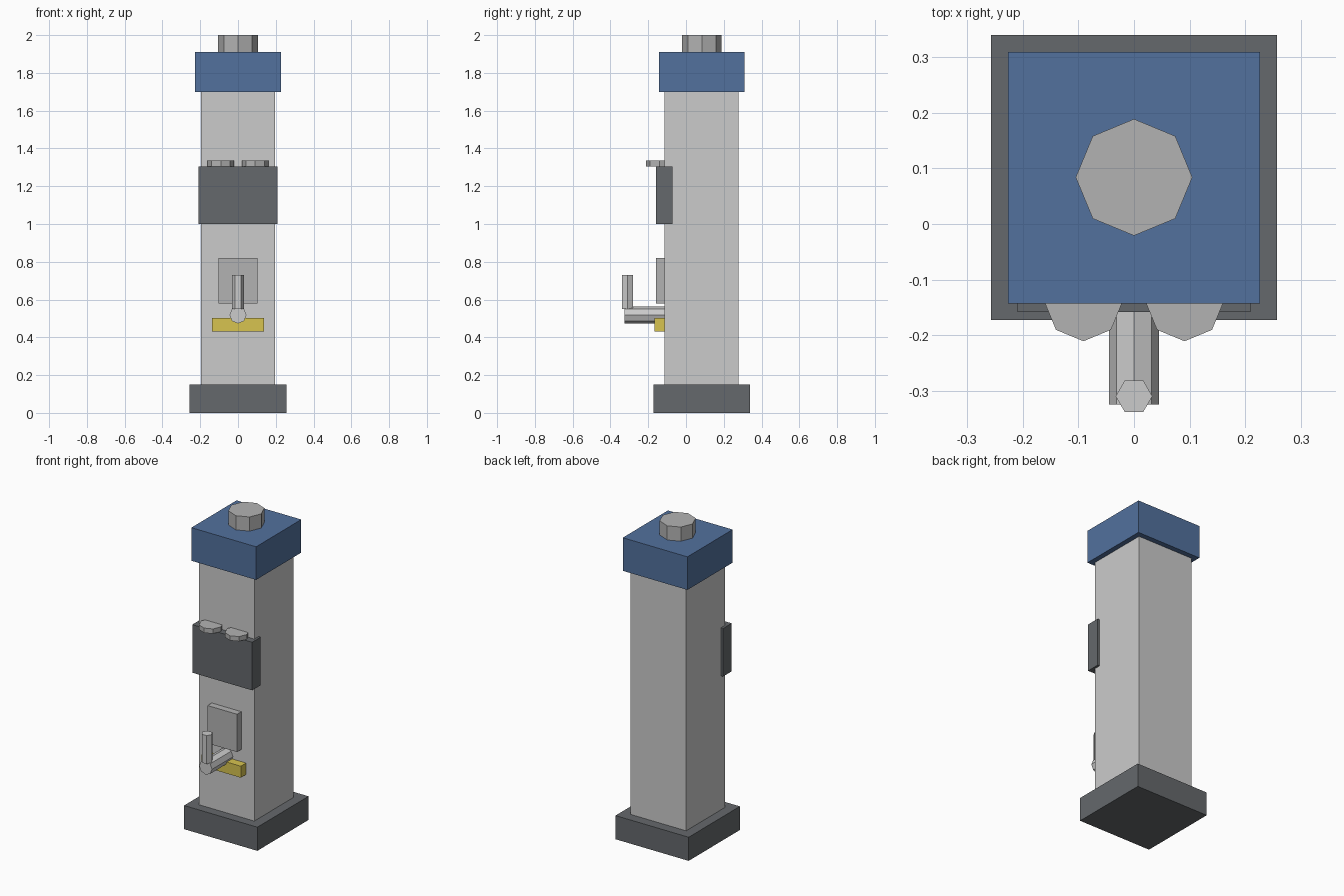
import bpy
from math import pi

if "Cube" in bpy.data.objects:
    bpy.data.objects.remove(bpy.data.objects["Cube"])


def material(name, rgb):
    mat = bpy.data.materials.new(name)
    mat.diffuse_color = (*rgb, 1)
    mat.use_nodes = True
    mat.node_tree.nodes["Principled BSDF"].inputs["Base Color"].default_value = mat.diffuse_color
    return mat


BLUE = material("blue", (0.085, 0.165, 0.34))
YELLOW = material("yellow", (0.68, 0.55, 0.08))
DARK = material("dark_grey", (0.13, 0.14, 0.15))
LIGHT = material("light_grey", (0.6, 0.61, 0.62))
MID = material("mid_grey", (0.45, 0.45, 0.45))


def finish(name, mat):
    obj = bpy.context.object
    obj.name = name
    obj.data.materials.append(mat)
    return obj


def box(name, half_x, y, z, mat):
    """Box centred on x = 0, spanning the given y and z ranges."""
    bpy.ops.mesh.primitive_cube_add(size=1, location=(0, sum(y) / 2, sum(z) / 2))
    obj = finish(name, mat)
    obj.scale = (2 * half_x, y[1] - y[0], z[1] - z[0])
    bpy.ops.object.transform_apply(location=False, rotation=False, scale=True)


def prism(name, sides, radius, depth, centre, mat, rotation=(0, 0, 0)):
    bpy.ops.mesh.primitive_cylinder_add(vertices=sides, radius=radius, depth=depth,
                                        location=centre, rotation=rotation)
    finish(name, mat)


# Body of the dispenser
box("base", 0.257, (-0.173, 0.34), (0, 0.15), DARK)
box("column", 0.195, (-0.115, 0.277), (0.15, 1.70), LIGHT)
box("cap", 0.227, (-0.143, 0.31), (1.70, 1.91), BLUE)
prism("top_knob", 8, 0.105, 0.09, (0, 0.084, 1.955), MID)

# Control box with two buttons on its top edge
box("control_box", 0.21, (-0.158, -0.072), (1.00, 1.305), DARK)
for side, x in (("left", -0.091), ("right", 0.091)):
    prism(f"{side}_button", 8, 0.07, 0.03, (x, -0.141, 1.32), MID)

# Front plate and yellow strip
box("front_plate", 0.104, (-0.158, -0.10), (0.58, 0.82), MID)
box("yellow_strip", 0.137, (-0.168, -0.10), (0.43, 0.503), YELLOW)

# Spout with an upright handle
prism("spout", 8, 0.045, 0.225, (0, -0.2125, 0.518), LIGHT, (pi / 2, 0, 0))
prism("spout_handle", 6, 0.033, 0.18, (0, -0.31, 0.64), LIGHT, (0, 0, pi / 6))
